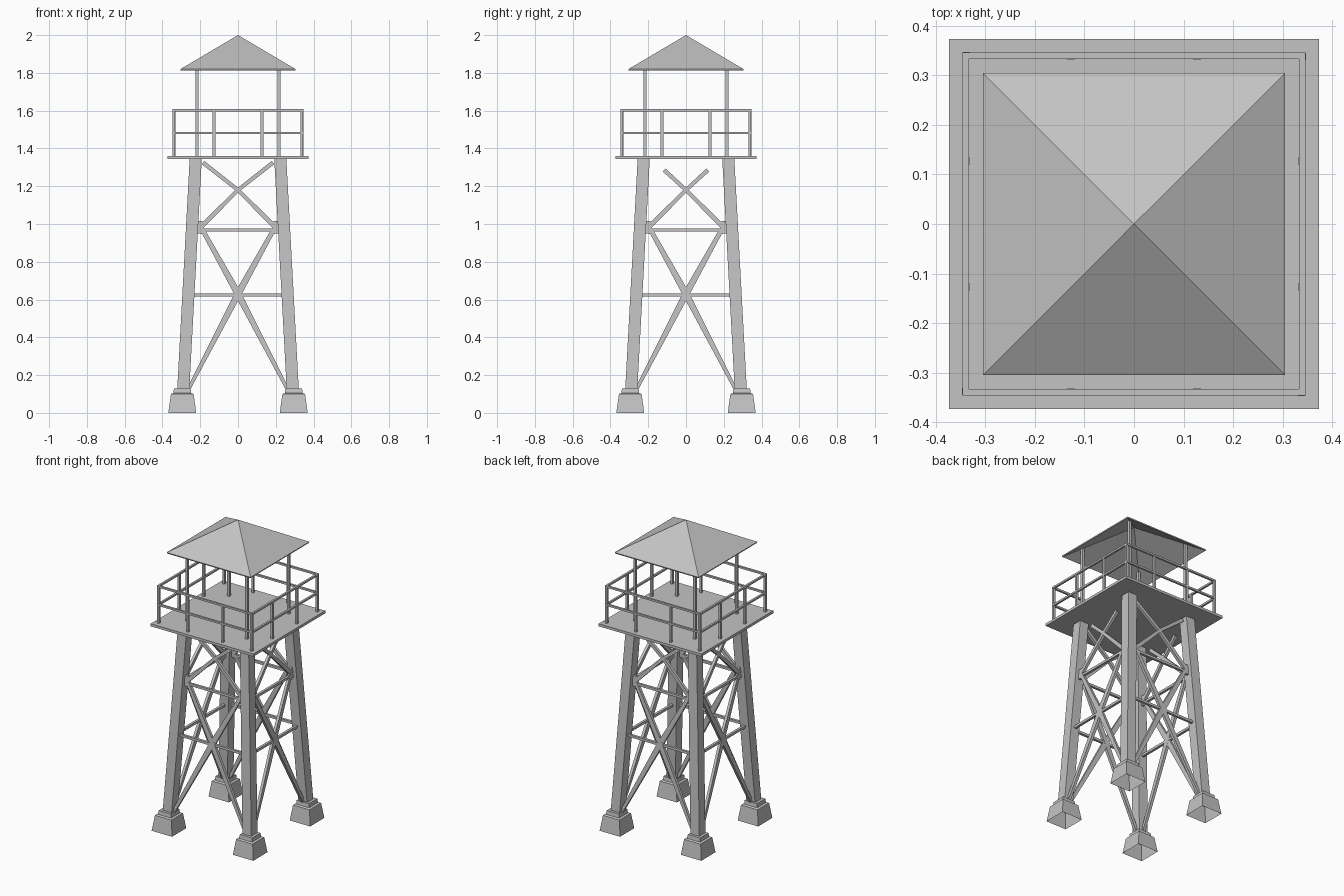
import bpy, bmesh, math
from mathutils import Vector, Matrix

cube = bpy.data.objects.get("Cube")
if cube:
    bpy.data.objects.remove(cube, do_unlink=True)

steel = bpy.data.materials.new("grey steel")
steel.use_nodes = True
steel.diffuse_color = (0.55, 0.55, 0.55, 1)
steel.node_tree.nodes["Principled BSDF"].inputs["Base Color"].default_value = (0.55, 0.55, 0.55, 1)


def finish(bm, name, recalc=True):
    if recalc:
        bmesh.ops.recalc_face_normals(bm, faces=bm.faces)
    mesh = bpy.data.meshes.new(name)
    bm.to_mesh(mesh)
    bm.free()
    mesh.materials.append(steel)
    obj = bpy.data.objects.new(name, mesh)
    bpy.context.collection.objects.link(obj)
    return obj


def loft(bm, sections, bottom=True, top=True):
    """Stack of squares, each given as (x, y, half width, z)."""
    rings = []
    for x, y, h, z in sections:
        corners = ((-h, -h), (h, -h), (h, h), (-h, h))
        rings.append([bm.verts.new((x + u, y + v, z)) for u, v in corners])
    for a, b in zip(rings, rings[1:]):
        for i in range(4):
            j = (i + 1) % 4
            bm.faces.new((a[i], a[j], b[j], b[i]))
    if bottom:
        bm.faces.new(rings[0][::-1])
    if top:
        bm.faces.new(rings[-1])


def beam(bm, a, b, w0, w1, depth, face=Vector((0, -1, 0))):
    """Tapered bar from a to b; depth is measured along the face direction."""
    a, b = Vector(a), Vector(b)
    side = (b - a).cross(face).normalized()
    out = side.cross(b - a).normalized() * depth / 2
    ends = []
    for p, w in ((a, w0), (b, w1)):
        s = side * w / 2
        ends.append([bm.verts.new(q) for q in (p - s - out, p + s - out, p + s + out, p - s + out)])
    lo, hi = ends
    for i in range(4):
        j = (i + 1) % 4
        bm.faces.new((lo[i], lo[j], hi[j], hi[i]))
    bm.faces.new(lo[::-1])
    bm.faces.new(hi)


def turned(bm, quarter):
    bmesh.ops.rotate(bm, verts=bm.verts, cent=(0, 0, 0), matrix=Matrix.Rotation(quarter * math.pi / 2, 3, 'Z'))
    return bm


def leg_centre(z):
    return 0.29 - 0.054 * (z - 0.12)


# Leaning legs, each on a two-step footing
for sx, sy, label in ((1, -1, "front_left"), (-1, -1, "front_right"), (1, 1, "back_left"), (-1, 1, "back_right")):
    bm = bmesh.new()
    loft(bm, [(sx * leg_centre(z), sy * leg_centre(z), 0.032, z) for z in (0.1, 1.35)])
    finish(bm, label + "_leg")
    bm = bmesh.new()
    f = 0.295
    steps = ((0.074, 0), (0.06, 0.1), (0.047, 0.105), (0.044, 0.13))
    loft(bm, [(sx * f, sy * f, h, z) for h, z in steps], bottom=False)
    finish(bm, label + "_footing", recalc=False)

# Cross bracing on the four sides
for k, label in enumerate(("front", "left", "back", "right")):
    bm = bmesh.new()

    def on_side(x, z):
        return (x, -leg_centre(z), z)

    top_end = (0.185, 1.325) if k % 2 == 0 else (0.115, 1.285)
    for s in (-1, 1):
        for (x0, z0), (x1, z1), w0, w1 in (
                ((0.27, 0.11), (0, 0.63), 0.018, 0.036),
                ((0.205, 1.0), (0, 0.63), 0.022, 0.036),
                ((0.205, 0.975), (0, 1.18), 0.026, 0.02),
                (top_end, (0, 1.18), 0.022, 0.02)):
            beam(bm, on_side(s * x0, z0), on_side(s * x1, z1), w0, w1, 0.018)
        # Gusset where the diagonals meet the leg
        beam(bm, on_side(s * 0.205, 0.95), on_side(s * 0.198, 1.015), 0.03, 0.03, 0.016)
    for z in (0.625, 0.967):
        beam(bm, on_side(-0.24, z), on_side(0.24, z), 0.016, 0.016, 0.016)
    finish(turned(bm, k), label + "_bracing")

# Platform deck
bm = bmesh.new()
loft(bm, [(0, 0, 0.373, 1.343), (0, 0, 0.373, 1.36)])
finish(bm, "platform")

# Guard rail, one side at a time
r = 0.34
for k, label in enumerate(("front", "left", "back", "right")):
    bm = bmesh.new()
    for z in (1.482, 1.602):
        beam(bm, (-r - 0.006, -r, z), (r + 0.006, -r, z), 0.012, 0.012, 0.013)
    for x in (-r, -0.127, 0.127):
        loft(bm, [(x, -r + 0.002, 0.007, 1.355), (x, -r + 0.002, 0.007, 1.6)])
    finish(turned(bm, k), label + "_railing")

# Roof posts
bm = bmesh.new()
for sx in (-1, 1):
    for sy in (-1, 1):
        loft(bm, [(sx * 0.217, sy * 0.217, 0.008, z) for z in (1.355, 1.86)])
finish(bm, "roof_posts")

# Hollow pyramid roof
bm = bmesh.new()
h = 0.305
rim = [bm.verts.new((x, y, 1.82)) for x, y in ((-h, -h), (h, -h), (h, h), (-h, h))]
apex = bm.verts.new((0, 0, 2))
for i in range(4):
    bm.faces.new((rim[i], rim[(i + 1) % 4], apex))
roof = finish(bm, "roof", recalc=False)
shell = roof.modifiers.new("shell", 'SOLIDIFY')
shell.thickness = 0.008
shell.offset = -1
